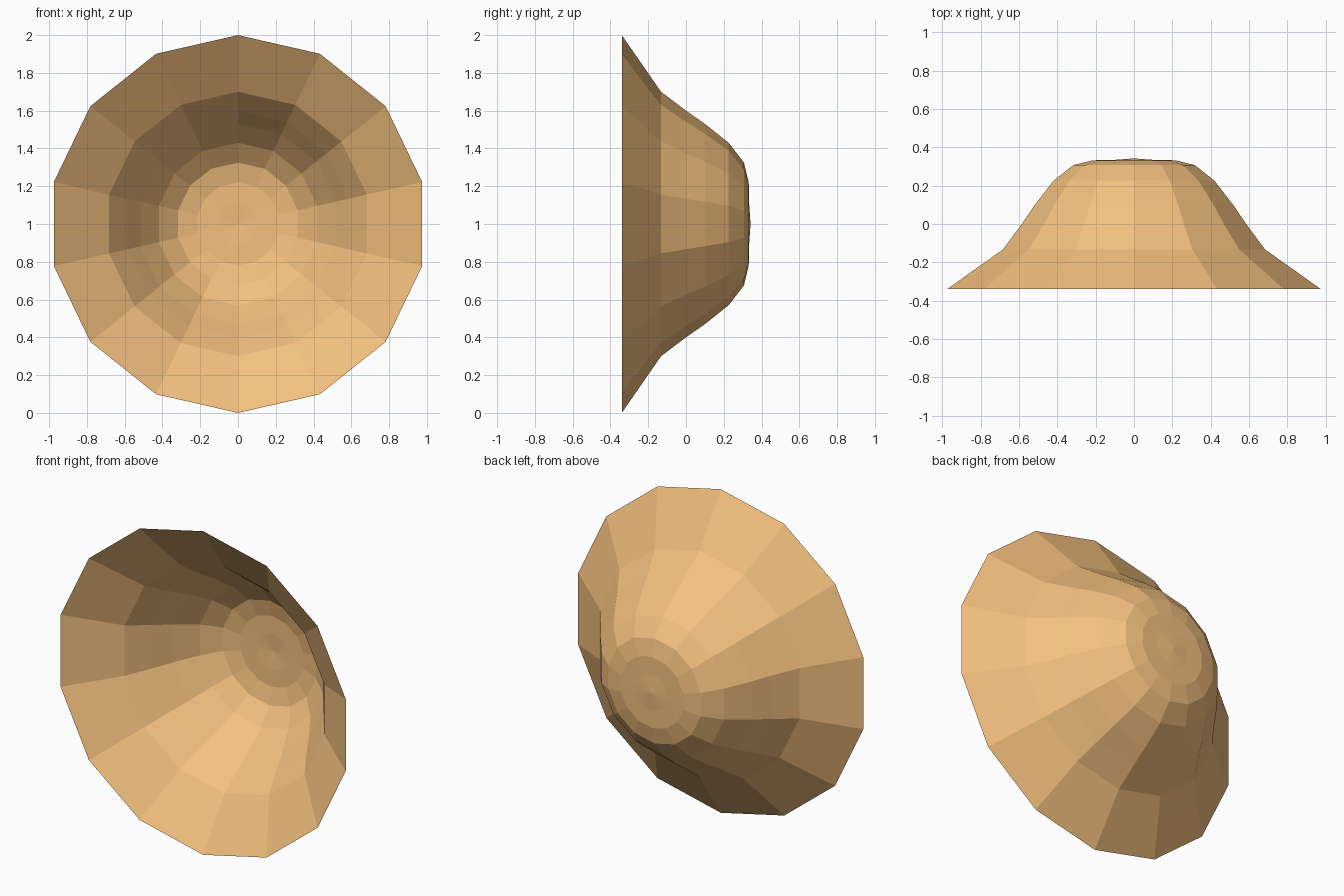
import bpy, bmesh, math

if "Cube" in bpy.data.objects:
    bpy.data.objects.remove(bpy.data.objects["Cube"])

SIDES = 14
# Bowl profile: (radius, y), open rim towards the front
PROFILE = [(1.0, -0.34), (0.70, -0.132), (0.60, 0.0), (0.53, 0.10),
           (0.43, 0.226), (0.325, 0.307), (0.22, 0.332), (0.11, 0.334), (0.05, 0.338)]
TIP_Y = 0.342
CENTRE_Z = 1.0


def ring(bm, radius, y):
    return [bm.verts.new((radius * math.sin(math.tau * i / SIDES), y,
                          CENTRE_Z + radius * math.cos(math.tau * i / SIDES)))
            for i in range(SIDES)]


# Thin, open, faceted bowl lying on its side
bm = bmesh.new()
rings = [ring(bm, r, y) for r, y in PROFILE]
for a, b in zip(rings, rings[1:]):
    for i in range(SIDES):
        j = (i + 1) % SIDES
        bm.faces.new((a[i], b[i], b[j], a[j]))

# Slightly raised centre of the base
tip = bm.verts.new((0, TIP_Y, CENTRE_Z))
last = rings[-1]
for i in range(SIDES):
    bm.faces.new((last[i], tip, last[(i + 1) % SIDES]))

# Normals face the outside of the bowl
bm.normal_update()
if bm.faces[:][-1].normal.y < 0:
    bmesh.ops.reverse_faces(bm, faces=bm.faces[:])

mesh = bpy.data.meshes.new("bowl")
bm.to_mesh(mesh)
bm.free()
bowl = bpy.data.objects.new("bowl", mesh)
bpy.context.collection.objects.link(bowl)

# Warm tan clay
clay = bpy.data.materials.new("tan_clay")
clay.diffuse_color = (0.9, 0.53, 0.21, 1)
clay.use_nodes = True
clay.node_tree.nodes["Principled BSDF"].inputs["Base Color"].default_value = clay.diffuse_color
mesh.materials.append(clay)
